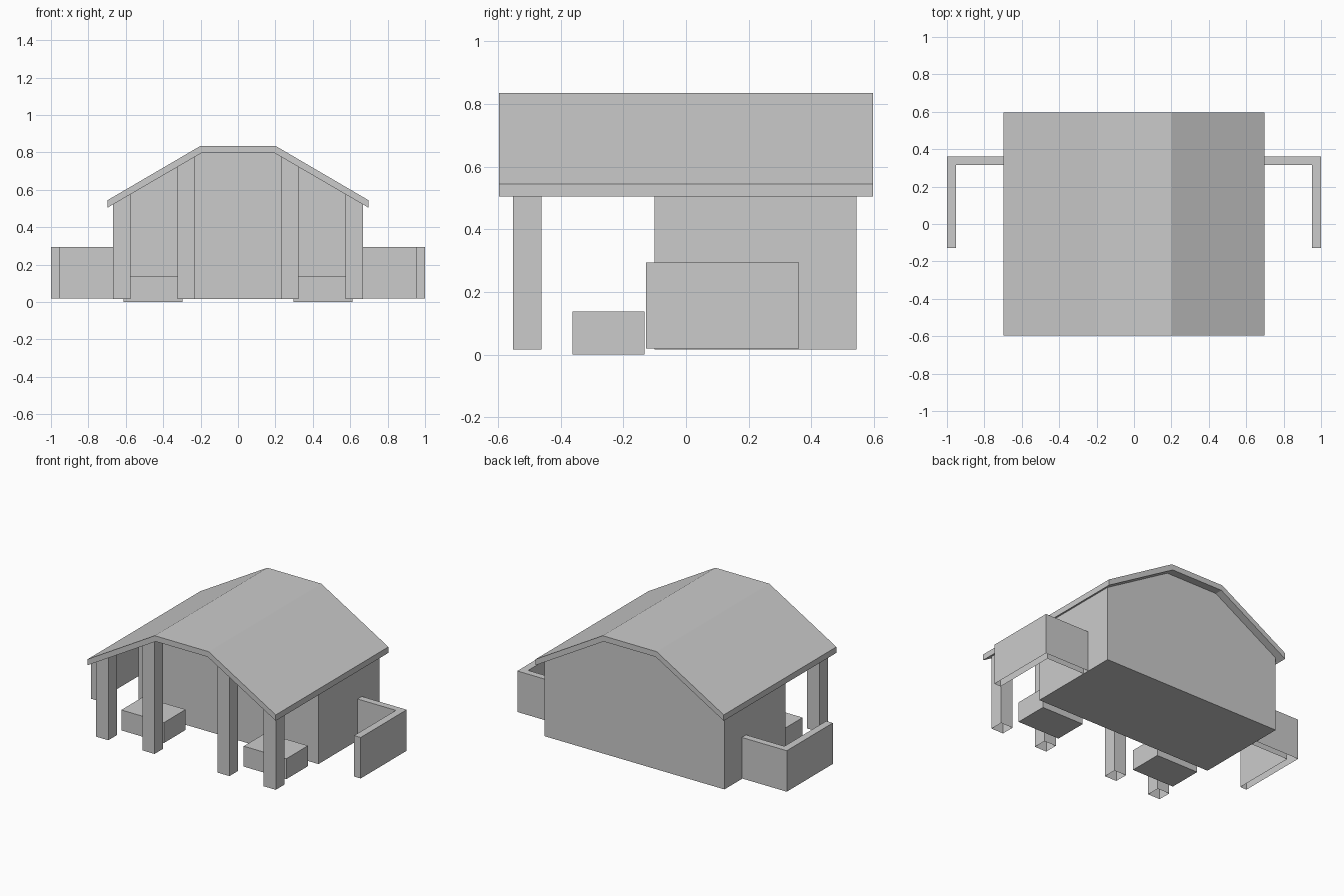
import bpy, bmesh
from mathutils import Vector

if "Cube" in bpy.data.objects:
    bpy.data.objects.remove(bpy.data.objects["Cube"])


def prism(name, pts, axis, lo, hi, open_bottom=False, open_top=False, mirror=False):
    """Extrude a 2D profile: (x, z) along 'Y' or (x, y) along 'Z'."""
    bm = bmesh.new()
    place = (lambda a, b: (a, lo, b)) if axis == 'Y' else (lambda a, b: (a, b, lo))
    face = bm.faces.new([bm.verts.new(place(*p)) for p in pts])
    ext = bmesh.ops.extrude_face_region(bm, geom=[face], use_keep_orig=True)
    move = Vector((0, hi - lo, 0)) if axis == 'Y' else Vector((0, 0, hi - lo))
    bmesh.ops.translate(bm, vec=move,
                        verts=[g for g in ext['geom'] if isinstance(g, bmesh.types.BMVert)])
    bmesh.ops.recalc_face_normals(bm, faces=bm.faces)
    drop = [f for f in bm.faces if (open_bottom and f.normal.z < -0.3)
            or (open_top and f.normal.z > 0.3)]
    bmesh.ops.delete(bm, geom=drop, context='FACES')
    mesh = bpy.data.meshes.new(name)
    bm.to_mesh(mesh)
    bm.free()
    ob = bpy.data.objects.new(name, mesh)
    bpy.context.collection.objects.link(ob)
    if mirror:
        ob.modifiers.new("Mirror", 'MIRROR').use_mirror_merge = False
    return ob


EAVE, RIDGE = (0.698, 0.504), (0.193, 0.798)   # underside of the roof slope


def under_roof(x):
    t = (x - RIDGE[0]) / (EAVE[0] - RIDGE[0])
    return RIDGE[1] + t * (EAVE[1] - RIDGE[1])


def symmetric(half):
    return half + [(-x, z) for x, z in reversed(half)]


# roof: folded slab with a flat ridge
outer = symmetric([(0.698, 0.544), (0.2, 0.835)])
inner = symmetric([EAVE, RIDGE])
prism("roof", outer + inner[::-1], 'Y', -0.597, 0.597)

# house body, rising to the underside of the roof
W, BASE = 0.667, 0.016
prism("house_body", symmetric([(W, BASE), (W, under_roof(W)), RIDGE]),
      'Y', -0.1, 0.545, open_top=True)

# porch posts, hollow underneath and cut to the roof slope
for name, x0, x1 in (("inner_porch_post", 0.233, 0.323), ("outer_porch_post", 0.576, W)):
    prism(name, [(x0, BASE), (x1, BASE), (x1, under_roof(x1)), (x0, under_roof(x0))],
          'Y', -0.552, -0.462, open_bottom=True, open_top=True, mirror=True)

# porch benches
prism("porch_bench", [(0.296, -0.362), (0.612, -0.362), (0.612, -0.132), (0.296, -0.132)],
      'Z', 0.0, 0.137, mirror=True)

# L-shaped side walls, open underneath
prism("side_wall", [(W, 0.36), (1.0, 0.36), (1.0, -0.128), (0.951, -0.128),
                    (0.951, 0.315), (W, 0.315)],
      'Z', 0.019, 0.294, open_bottom=True, mirror=True)
